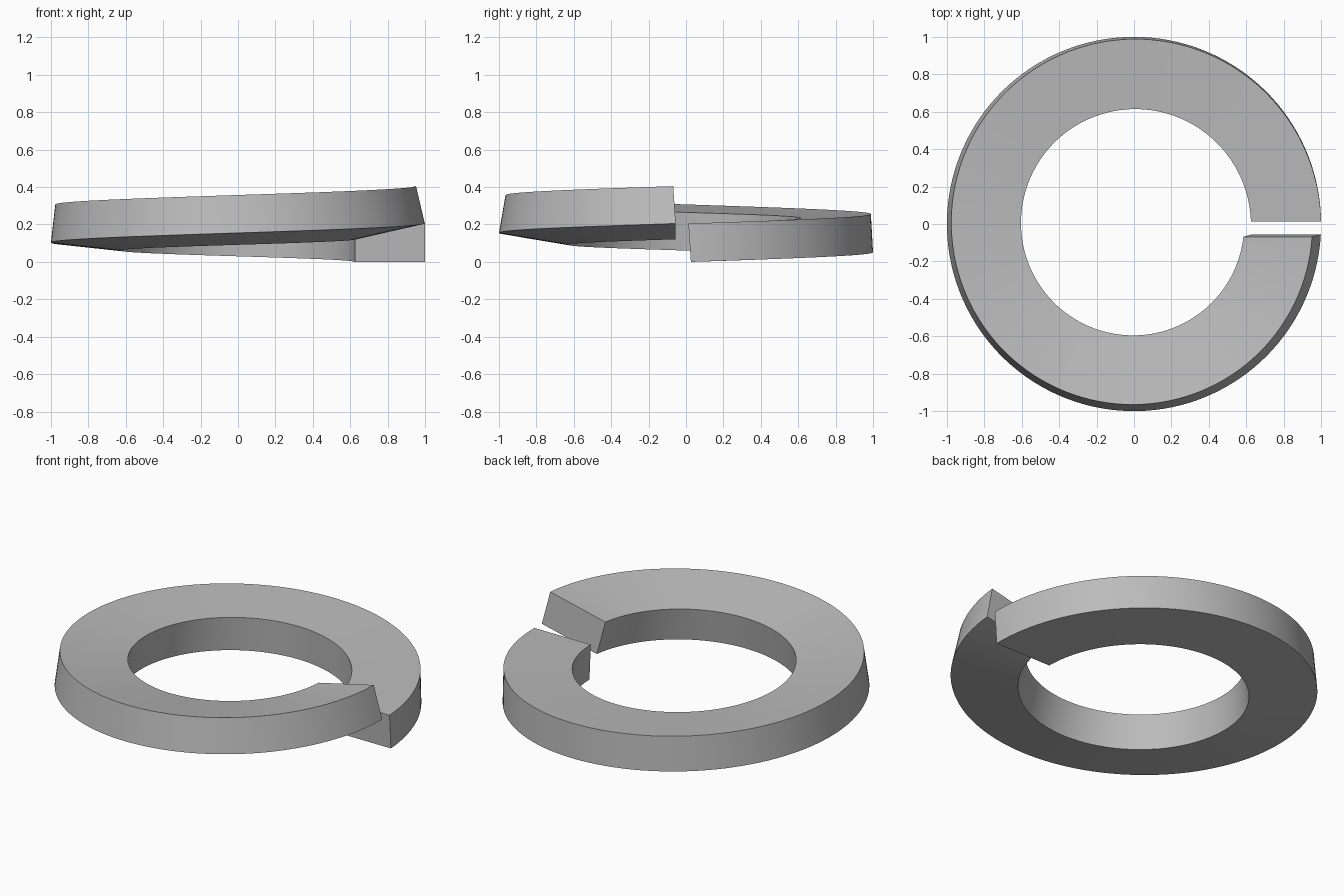
import bpy, bmesh, math
from mathutils import Vector

cube = bpy.data.objects.get("Cube")
if cube:
    bpy.data.objects.remove(cube)

STEPS = 128
WIDTH, HEIGHT = 0.375, 0.205   # section size
RISE = 0.205                   # climb over the full turn
TWIST = math.radians(13)       # section tilt reached at the raised end
LEAN = 0.065                   # ends stand square to the rising path
START_Y, END_Y = 0.026, 0.055  # half-gaps either side of the split

steel = bpy.data.materials.new("steel grey")
steel.use_nodes = True
steel.diffuse_color = (0.5, 0.5, 0.5, 1)
steel.node_tree.nodes["Principled BSDF"].inputs["Base Color"].default_value = (0.5, 0.5, 0.5, 1)


def corner(t, inward, up):
    """Point on the twisting section at fraction t of the turn."""
    tilt = TWIST * t
    radius = 1 - inward * math.cos(tilt) - up * math.sin(tilt)
    z = RISE * t - inward * math.sin(tilt) + up * math.cos(tilt)
    start = math.asin(START_Y / radius)
    end = math.tau - math.asin(END_Y / radius)
    angle = start + (end - start) * t - LEAN * up / radius
    return Vector((radius * math.cos(angle), radius * math.sin(angle), z))


# Split ring swept from a rectangular section
bm = bmesh.new()
section = [(0, 0), (0, HEIGHT), (WIDTH, HEIGHT), (WIDTH, 0)]
rings = [[bm.verts.new(corner(i / STEPS, a, h)) for a, h in section]
         for i in range(STEPS + 1)]
for a, b in zip(rings, rings[1:]):
    for k in range(4):
        n = (k + 1) % 4
        bm.faces.new((a[k], a[n], b[n], b[k]))
bm.faces.new(rings[0])
bm.faces.new(rings[-1])
bmesh.ops.recalc_face_normals(bm, faces=bm.faces)

mesh = bpy.data.meshes.new("split_lock_washer")
bm.to_mesh(mesh)
bm.free()
mesh.materials.append(steel)
washer = bpy.data.objects.new("split_lock_washer", mesh)
bpy.context.collection.objects.link(washer)

# Smooth curved walls, crisp section edges
bpy.ops.object.select_all(action='DESELECT')
washer.select_set(True)
bpy.context.view_layer.objects.active = washer
bpy.ops.object.shade_smooth_by_angle(angle=math.radians(30))
